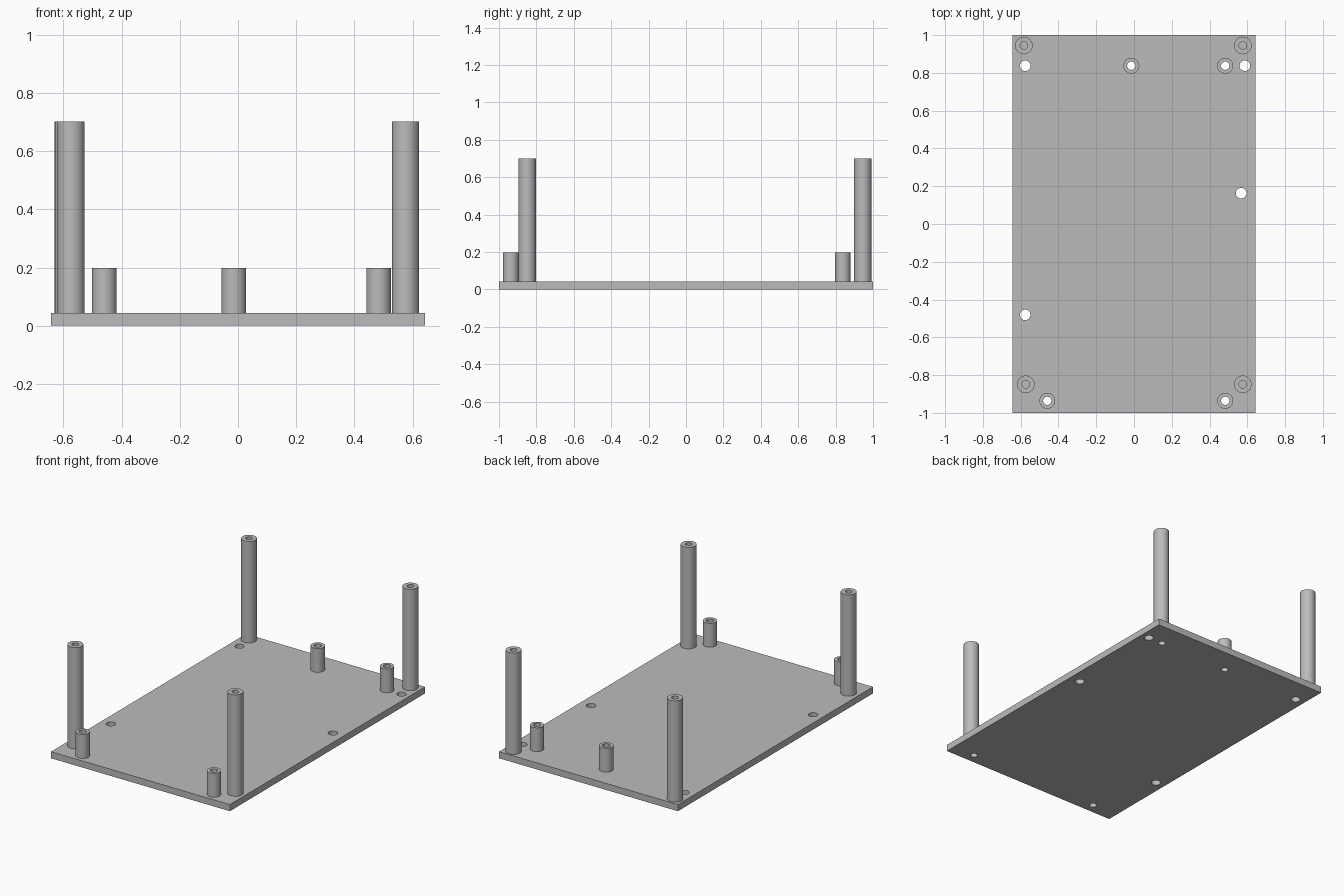
import bpy, bmesh
from math import cos, sin, tau

cube = bpy.data.objects.get("Cube")
if cube:
    bpy.data.objects.remove(cube, do_unlink=True)

SEGMENTS = 48
PLATE_TOP = 0.043

grey = bpy.data.materials.new("plain grey")
grey.use_nodes = True
grey.diffuse_color = (0.5, 0.5, 0.5, 1)
grey.node_tree.nodes["Principled BSDF"].inputs["Base Color"].default_value = (0.5, 0.5, 0.5, 1)


def add_object(name, bm):
    mesh = bpy.data.meshes.new(name)
    bmesh.ops.recalc_face_normals(bm, faces=bm.faces)
    bm.to_mesh(mesh)
    bm.free()
    mesh.materials.append(grey)
    obj = bpy.data.objects.new(name, mesh)
    bpy.context.collection.objects.link(obj)
    return obj


def smooth(obj):
    bpy.ops.object.select_all(action="DESELECT")
    obj.select_set(True)
    bpy.context.view_layer.objects.active = obj
    bpy.ops.object.shade_smooth_by_angle()


def hollow_post(name, x, y, top, outer, bore):
    """Closed tube standing on the plate."""
    bm = bmesh.new()
    profile = [(outer, PLATE_TOP), (outer, top), (bore, top), (bore, PLATE_TOP)]
    rings = [[bm.verts.new((r * cos(tau * i / SEGMENTS), r * sin(tau * i / SEGMENTS), z))
              for i in range(SEGMENTS)] for r, z in profile]
    for a, b in zip(rings, rings[1:] + rings[:1]):
        for i in range(SEGMENTS):
            j = (i + 1) % SEGMENTS
            bm.faces.new((a[i], a[j], b[j], b[i]))
    post = add_object(name, bm)
    post.location = (x, y, 0)
    smooth(post)


# Positions of the posts and of the plain holes in the plate
tall_posts = {"back_right": (-0.583, 0.945), "back_left": (0.576, 0.945),
              "front_right": (-0.573, -0.849), "front_left": (0.576, -0.849)}
short_posts = {"front_right": (-0.459, -0.936), "front_left": (0.483, -0.936),
               "back_middle": (-0.014, 0.838), "back_left": (0.483, 0.838)}
plate_holes = [(-0.576, 0.838), (0.587, 0.838), (0.567, 0.163), (-0.576, -0.481)]

# Posts
for place, (x, y) in tall_posts.items():
    hollow_post("tall_post_" + place, x, y, 0.701, 0.0465, 0.02)
for place, (x, y) in short_posts.items():
    hollow_post("short_post_" + place, x, y, 0.198, 0.042, 0.022)

# Base plate
bm = bmesh.new()
bmesh.ops.create_cube(bm, size=1)
bmesh.ops.scale(bm, vec=(1.284, 2, PLATE_TOP), verts=bm.verts)
bmesh.ops.translate(bm, vec=(0, 0, PLATE_TOP / 2), verts=bm.verts)
plate = add_object("base_plate", bm)

# Cutter for every hole that passes through the plate
bm = bmesh.new()
holes = [(p, 0.028) for p in plate_holes] + [(p, 0.022) for p in short_posts.values()]
for (x, y), radius in holes:
    drill = bmesh.ops.create_cone(bm, cap_ends=True, segments=SEGMENTS,
                                  radius1=radius, radius2=radius, depth=0.3)
    bmesh.ops.translate(bm, vec=(x, y, 0), verts=drill["verts"])
cutter = add_object("hole_cutter", bm)

cut = plate.modifiers.new("holes", "BOOLEAN")
cut.operation = "DIFFERENCE"
cut.solver = "EXACT"
cut.object = cutter
bpy.context.view_layer.objects.active = plate
plate.select_set(True)
bpy.ops.object.modifier_apply(modifier=cut.name)
bpy.data.objects.remove(cutter, do_unlink=True)
smooth(plate)
